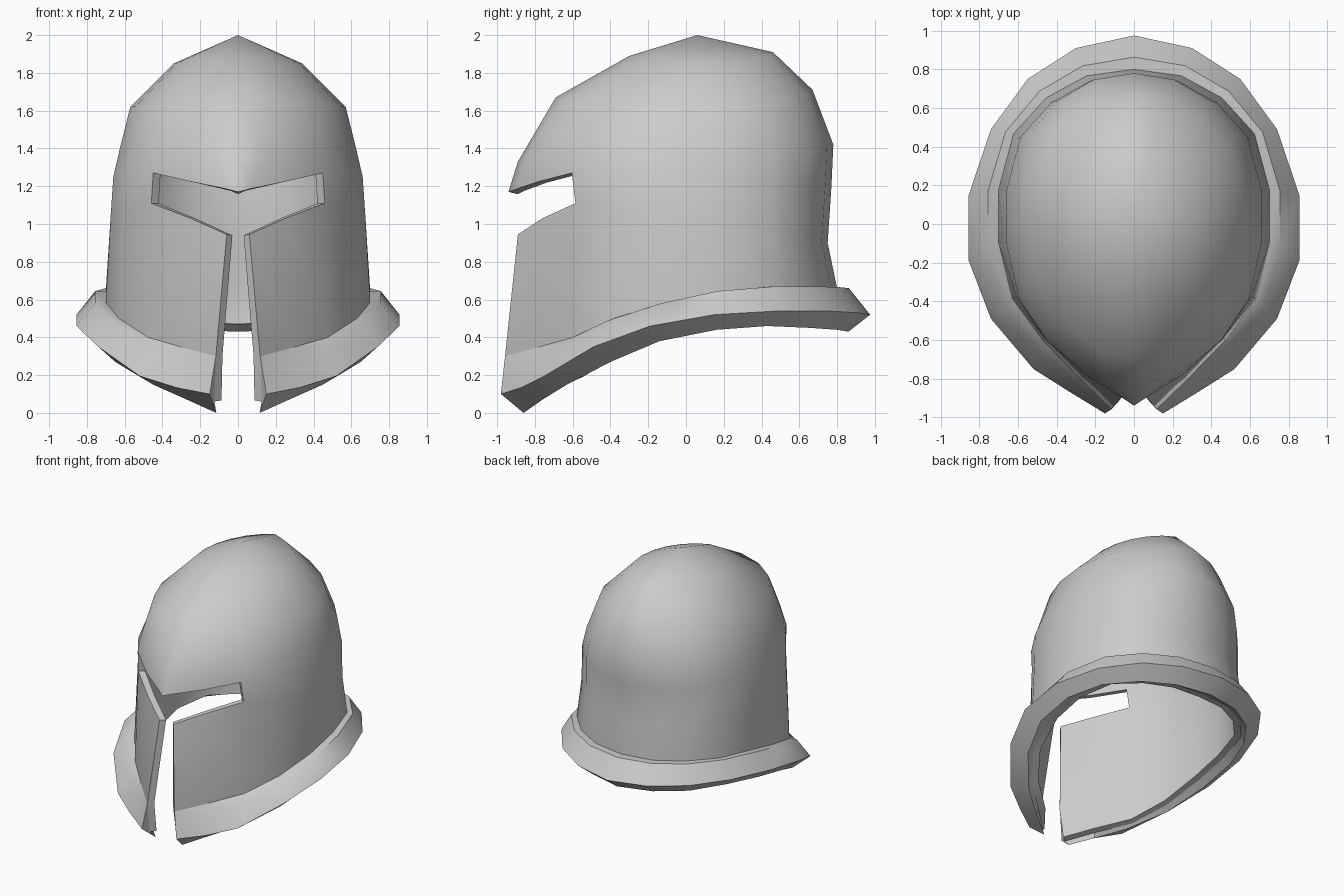
import bpy, math

if "Cube" in bpy.data.objects:
    bpy.data.objects.remove(bpy.data.objects["Cube"])

steel = bpy.data.materials.new("steel grey")
steel.diffuse_color = (0.6, 0.6, 0.6, 1)
steel.use_nodes = True
steel.node_tree.nodes["Principled BSDF"].inputs["Base Color"].default_value = steel.diffuse_color


def lerp(a, b, t):
    return a + (b - a) * t


def grid_faces(rows, cols, skip=()):
    """Quads between rows (top to bottom) and columns (front to back)."""
    return [(r * cols + c, (r + 1) * cols + c, (r + 1) * cols + c + 1, r * cols + c + 1)
            for r in range(rows - 1) for c in range(cols - 1) if (r, c) not in skip]


def make(name, verts, faces, thickness=0):
    """Half part on +x, mirrored, optionally thickened inwards."""
    mesh = bpy.data.meshes.new(name)
    mesh.from_pydata(verts, [], faces)
    mesh.materials.append(steel)
    ob = bpy.data.objects.new(name, mesh)
    bpy.context.collection.objects.link(ob)
    mir = ob.modifiers.new("mirror", 'MIRROR')
    mir.use_clip = True
    mir.merge_threshold = 0.002
    if thickness:
        sol = ob.modifiers.new("thickness", 'SOLIDIFY')
        sol.thickness = thickness
        sol.offset = -1
    bpy.ops.object.select_all(action='DESELECT')
    ob.select_set(True)
    bpy.context.view_layer.objects.active = ob
    bpy.ops.object.convert(target='MESH')
    bpy.ops.object.shade_smooth_by_angle(angle=math.radians(48))
    return ob


# Plan outline of the helmet, front point to back, one entry per column
PLAN = [(0, -1), (.09, -.96), (.38, -.84), (.68, -.665), (.9, -.45), (1, -.16),
        (1, .16), (.89, .55), (.65, .8), (.35, .955), (0, 1)]
COLS = len(PLAN)
MID_Y = 0.06


def ring(width, front, back, heights, roundness=0):
    pts = []
    for i, (u, v) in enumerate(PLAN):
        a = math.pi * i / (COLS - 1)
        u, v = lerp(u, math.sin(a), roundness), lerp(v, -math.cos(a), roundness)
        depth = (MID_Y - front) if v < 0 else (back - MID_Y)
        pts.append((u * width if 0 < i < COLS - 1 else 0, MID_Y + v * depth, heights[i]))
    return pts


def swoop(front, side, back):
    """Ring heights going from front through side to back."""
    return [lerp(side, front, (1 - i / 5) ** 2) if i < 5 else
            lerp(side, back, (i / 5 - 1) ** 2) for i in range(COLS)]


# Heights of the eye slot edges and of the neck rim, per column
eye_top = [1.17, 1.185, 1.225, 1.27, 1.26, 1.25, 1.24, 1.23, 1.22, 1.21, 1.2]
eye_low = [.92, .945, 1.03, 1.11, 1.07, 1.03, 1, .96, .93, .91, .9]
rim_top = [.28, .3, .34, .4, .5, .585, .645, .67, .67, .665, .66]
rim_low = [0, 0, .07, .15, .27, .38, .44, .46, .45, .44, .43]

rings = [
    ring(.34, -.30, .46, swoop(1.89, 1.85, 1.91), 1),
    ring(.57, -.69, .67, swoop(1.67, 1.62, 1.71), 1),
    ring(.63, -.89, .78, swoop(1.33, 1.38, 1.42), .45),
    ring(.66, -.94, .77, eye_top),
    ring(.675, -.91, .75, eye_low),
    ring(.70, -.93, .80, rim_top),
    ring(.69, -.90, .78, [z + .035 for z in rim_low]),
]
# Cheek edges along the nose slit flare forward as they go down
rings[4][1] = (.06, -.89, .945)
rings[4][2] = (.25, -.76, 1.03)
rings[5][1] = (.117, -.958, .30)
rings[5][2] = (.27, -.81, .34)
rings[6][1] = (.125, -.92, .06)

# Main shell: leave out the eye slot and the nose slit
verts = [p for r in rings for p in r]
skip = {(3, 0), (3, 1), (3, 2), (4, 0), (5, 0)}
faces = grid_faces(len(rings), COLS, skip)
apex = len(verts)
verts.append((0, MID_Y, 2))
faces += [(apex, c, c + 1) for c in range(COLS - 1)]
used = sorted({i for f in faces for i in f})
remap = {old: new for new, old in enumerate(used)}
make("helmet_shell", [verts[i] for i in used],
     [tuple(remap[i] for i in f) for f in faces], .05)

# Flared neck rim: sweep a beak-shaped section round the bottom edge
outer = [(.15, -.98, .1), (.33, -.87, .135), (.52, -.75, .195), (.74, -.49, .35),
         (.855, -.19, .46), (.855, .15, .52), (.74, .49, .54), (.55, .75, .54),
         (.3, .91, .53), (0, .975, .52)]
under = [(.115, -.86), (.27, -.76), (.45, -.63), (.65, -.4), (.75, -.14),
         (.75, .16), (.66, .43), (.49, .66), (.27, .8), (0, .86)]
top = rings[5][1:]
inner = rings[6][1:]
drop = [.35, .3, .22, .1, .04, 0, 0, 0, 0, 0]
shoulder = [(lerp(t[0], o[0], .36), lerp(t[1], o[1], .36), lerp(t[2], o[2], d))
            for t, o, d in zip(top, outer, drop)]
bottom = [(x, y, z) for (x, y), z in zip(under, rim_low[1:])]
n = COLS - 1
rows = [top, shoulder, outer, bottom, inner]
faces = grid_faces(len(rows), n)
faces.append(tuple(r * n for r in reversed(range(len(rows)))))  # end cap at the slit
make("neck_rim", [p for r in rows for p in r], faces)
